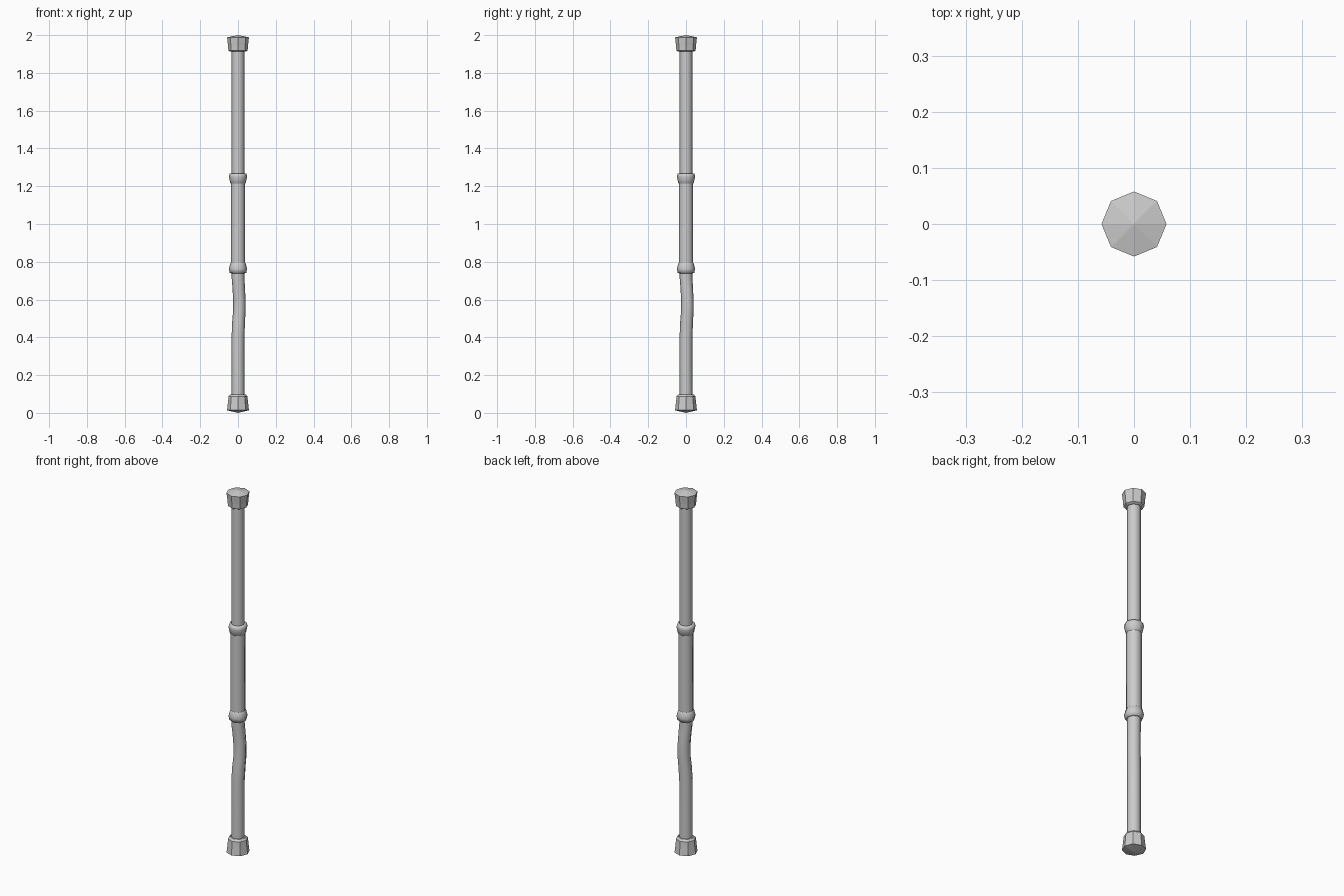
import bpy, bmesh, math

if "Cube" in bpy.data.objects:
    bpy.data.objects.remove(bpy.data.objects["Cube"])

SIDES = 8

def lathe(name, profile, smooth=True, dome=None):
    """Stack octagonal rings (radius, z, diagonal shift) into a closed part."""
    bm = bmesh.new()
    rings = []
    for r, z, s in profile:
        rings.append([bm.verts.new((r * math.cos(i * math.tau / SIDES) + s,
                                    r * math.sin(i * math.tau / SIDES) + s, z))
                      for i in range(SIDES)])
    for a, b in zip(rings, rings[1:]):
        for i in range(SIDES):
            j = (i + 1) % SIDES
            bm.faces.new((a[i], a[j], b[j], b[i])).smooth = smooth
    # ends: flat, or a shallow fan at the outer tip
    for ring, is_top in ((rings[0], False), (rings[-1], True)):
        if dome and dome[0] == is_top:
            tip = bm.verts.new((0, 0, dome[1]))
            for i in range(SIDES):
                bm.faces.new((ring[i], ring[(i + 1) % SIDES], tip))
        else:
            bm.faces.new(ring)
    bmesh.ops.recalc_face_normals(bm, faces=bm.faces)
    me = bpy.data.meshes.new(name)
    bm.to_mesh(me)
    bm.free()
    ob = bpy.data.objects.new(name, me)
    bpy.context.collection.objects.link(ob)
    return ob

def straight(points):
    return [(r, z, 0) for r, z in points]

# Shafts: straight upper one, thicker grip, lower one with a slight kink
lathe("upper_shaft", straight([(0.034, 1.23), (0.034, 1.93)]))
lathe("grip", straight([(0.038, 0.76), (0.038, 1.24)]))
lathe("lower_shaft", [(0.034, 0.08, 0), (0.034, 0.40, 0), (0.034, 0.48, 0.003),
                      (0.033, 0.54, 0.007), (0.033, 0.60, 0.007),
                      (0.033, 0.66, 0.004), (0.034, 0.72, 0), (0.034, 0.77, 0)])

# Collars at both ends of the grip
lathe("upper_collar", straight([(0.036, 1.212), (0.041, 1.217), (0.048, 1.25),
                                (0.045, 1.267), (0.037, 1.268)]))
lathe("lower_collar", straight([(0.036, 0.739), (0.044, 0.741), (0.048, 0.762),
                                (0.041, 0.79), (0.037, 0.795)]))

# Flared end caps
lathe("top_cap", straight([(0.040, 1.912), (0.051, 1.918), (0.053, 1.945),
                           (0.058, 1.988)]), False, (True, 2.0))
lathe("bottom_cap", straight([(0.058, 0.014), (0.053, 0.058), (0.050, 0.088),
                              (0.040, 0.098)]), False, (False, 0.0))
